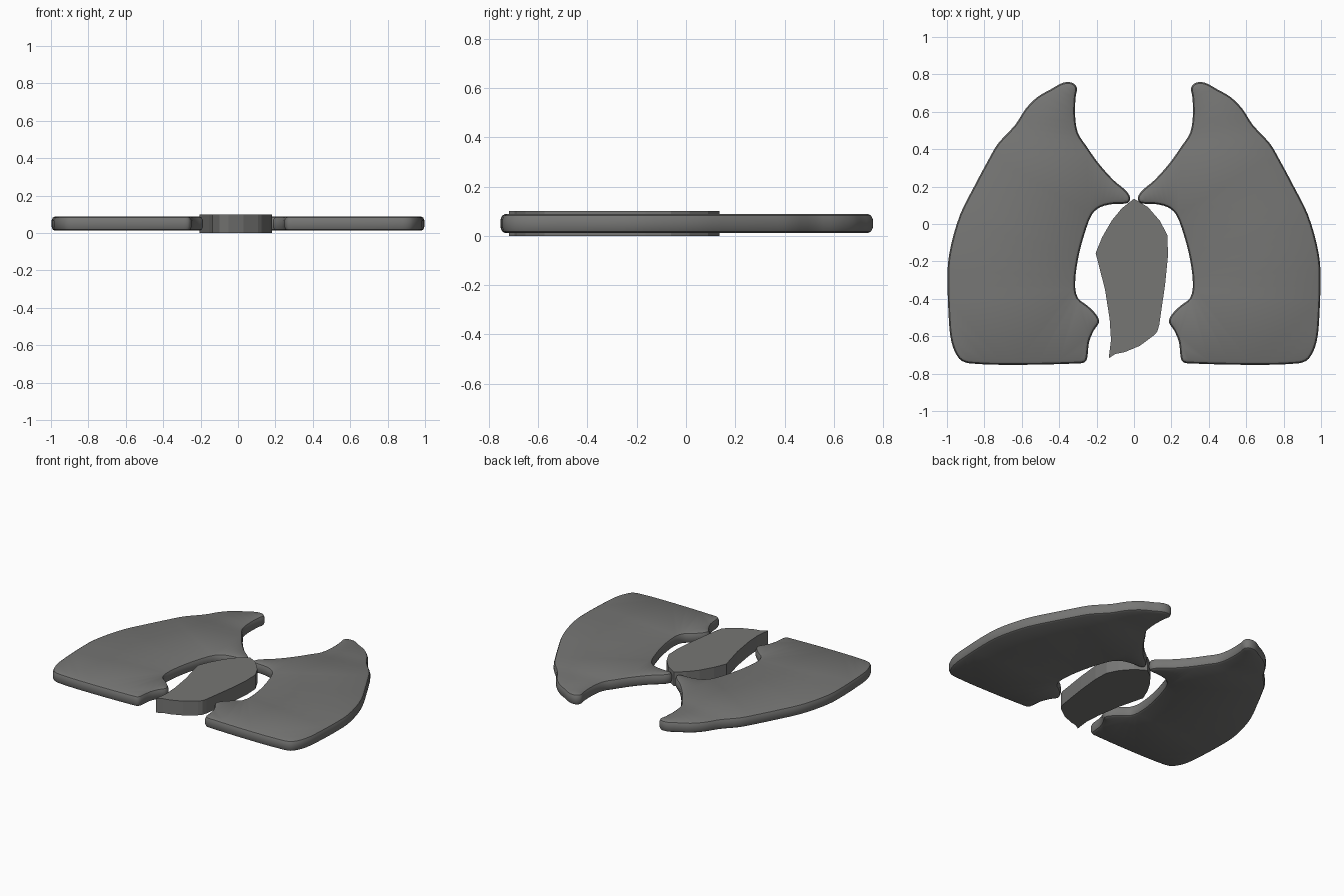
import bpy, bmesh, math
from mathutils import Vector

if "Cube" in bpy.data.objects:
    bpy.data.objects.remove(bpy.data.objects["Cube"])

grey = bpy.data.materials.new("dark_grey")
grey.diffuse_color = (0.18, 0.18, 0.175, 1)
grey.use_nodes = True
grey.node_tree.nodes["Principled BSDF"].inputs["Base Color"].default_value = grey.diffuse_color

# Outline of the right wing, clockwise from the upper tip
WING = [(.305, .727), (.33, .755), (.38, .755), (.445, .72), (.515, .68), (.58, .615),
        (.635, .53), (.727, .43), (.78, .34), (.855, .2), (.93, .05), (.98, -.12),
        (.997, -.25), (.99, -.51), (.975, -.635), (.935, -.72), (.88, -.745), (.62, -.753),
        (.29, -.745), (.262, -.738), (.25, -.715), (.24, -.63), (.215, -.57), (.187, -.525),
        (.2, -.487), (.245, -.44), (.3, -.395), (.315, -.325), (.3, -.19), (.267, -.06),
        (.225, .05), (.18, .09), (.11, .107), (.035, .112), (.02, .14), (.045, .18),
        (.11, .235), (.19, .325), (.257, .42), (.3, .487), (.315, .58), (.312, .68)]

# Outline of the central body, clockwise from its top point
BODY = [(0, .135), (.075, .09), (.14, .015), (.178, -.06), (.182, -.165), (.166, -.325),
        (.135, -.54), (.125, -.575), (.107, -.595), (.03, -.652), (-.05, -.685),
        (-.1, -.695), (-.135, -.718), (-.123, -.62), (-.13, -.51), (-.155, -.35),
        (-.205, -.155), (-.17, -.07), (-.118, .02), (-.064, .085)]


def smooth_loop(points, steps):
    """Closed centripetal-style curve through the points."""
    pts = [Vector(p) for p in points]
    n, out = len(pts), []
    for i in range(n):
        a, b, c, d = (pts[(i + k) % n] for k in (-1, 0, 1, 2))
        span = (c - b).length
        m1 = (c - a) / ((c - b).length + (b - a).length) * span
        m2 = (d - b) / ((d - c).length + (c - b).length) * span
        for s in range(steps):
            t = s / steps
            out.append((2*t**3 - 3*t**2 + 1) * b + (t**3 - 2*t**2 + t) * m1
                       + (-2*t**3 + 3*t**2) * c + (t**3 - t**2) * m2)
    return out


def slab(name, loop, rings, side=1):
    """Stack outline rings given as (inset, height), closed by two caps."""
    bm = bmesh.new()
    n = len(loop)
    inward = []
    for i in range(n):
        t = (loop[(i + 1) % n] - loop[i - 1]).normalized()
        inward.append(Vector((t.y, -t.x)))
    layers = []
    for inset, z in rings:
        flat = [p + q * inset for p, q in zip(loop, inward)]
        layers.append([bm.verts.new((p.x * side, p.y, z)) for p in flat])
    for lo, hi in zip(layers, layers[1:]):
        for i in range(n):
            j = (i + 1) % n
            bm.faces.new((lo[i], lo[j], hi[j], hi[i]))
    caps = [bm.faces.new(layers[0]), bm.faces.new(layers[-1])]
    bmesh.ops.recalc_face_normals(bm, faces=bm.faces)
    bmesh.ops.triangulate(bm, faces=caps)
    mesh = bpy.data.meshes.new(name)
    bm.to_mesh(mesh)
    bm.free()
    mesh.materials.append(grey)
    obj = bpy.data.objects.new(name, mesh)
    bpy.context.collection.objects.link(obj)
    return obj


# Mirrored wings with softened rims
wing_loop = smooth_loop(WING, 3)
rim = [(.018, .012), (.007, .018), (0, .034), (0, .066), (.007, .082), (.018, .088)]
for name, side in (("right_wing", 1), ("left_wing", -1)):
    wing = slab(name, wing_loop, rim, side)
    bpy.ops.object.select_all(action='DESELECT')
    wing.select_set(True)
    bpy.context.view_layer.objects.active = wing
    bpy.ops.object.shade_smooth_by_angle(angle=math.radians(35))

# Straight-sided central body
slab("central_body", [Vector(p) for p in BODY], [(0, 0), (0, .1)])
